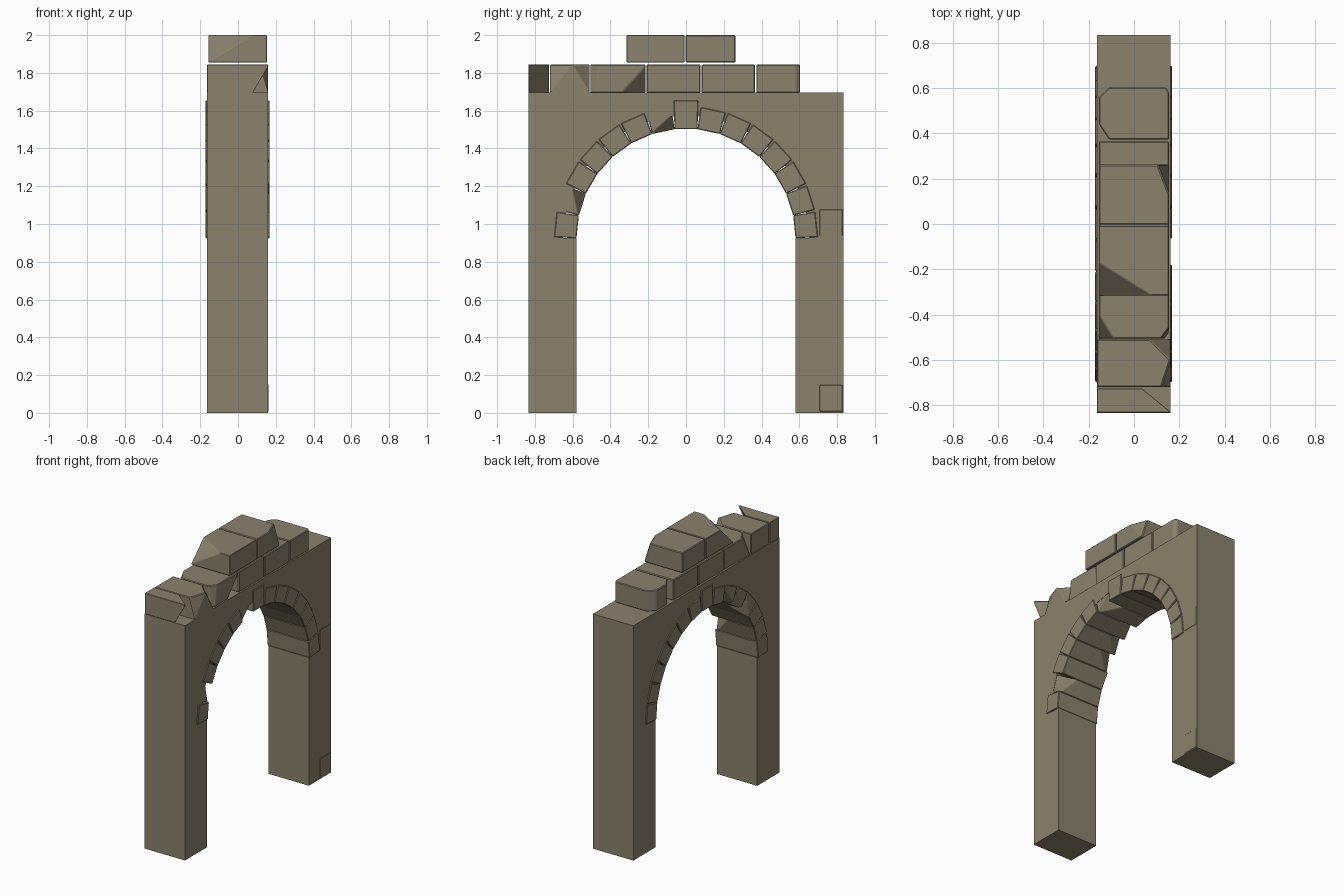
import bpy, bmesh, math
from mathutils import Vector, Matrix

cube = bpy.data.objects.get("Cube")
if cube:
    bpy.data.objects.remove(cube, do_unlink=True)

stone = bpy.data.materials.new("weathered_stone")
stone.use_nodes = True
COLOUR = (0.26, 0.225, 0.155, 1)
stone.diffuse_color = COLOUR
stone.node_tree.nodes["Principled BSDF"].inputs["Base Color"].default_value = COLOUR

X0, X1 = -0.163, 0.16        # wall thickness
SPRING, RADIUS = 0.925, 0.58  # arch centre height and inner radius
RECESS = 0.65                 # wall cut behind the arch stones
HALF, TOP = 0.833, 1.695


def add_object(name, bm, bevel=0.0):
    bmesh.ops.recalc_face_normals(bm, faces=bm.faces)
    mesh = bpy.data.meshes.new(name)
    bm.to_mesh(mesh)
    bm.free()
    mesh.materials.append(stone)
    obj = bpy.data.objects.new(name, mesh)
    bpy.context.collection.objects.link(obj)
    if bevel:
        mod = obj.modifiers.new("worn_edges", "BEVEL")
        mod.width, mod.segments = bevel, 1
    return obj


def extrude_profile(points, x0, x1):
    """Prism from a (y, z) outline, running along x."""
    bm = bmesh.new()
    face = bm.faces.new([bm.verts.new((x0, y, z)) for y, z in points])
    new = bmesh.ops.extrude_face_region(bm, geom=[face])["geom"]
    verts = [g for g in new if isinstance(g, bmesh.types.BMVert)]
    bmesh.ops.translate(bm, verts=verts, vec=(x1 - x0, 0, 0))
    return bm


def chip(bm, a, b, c):
    """Break off the piece beyond the plane through three points."""
    a, b, c = map(Vector, (a, b, c))
    normal = (b - a).cross(c - a)
    centre = sum((v.co for v in bm.verts), Vector()) / len(bm.verts)
    if normal.dot(centre - a) > 0:
        normal.negate()
    bmesh.ops.bisect_plane(bm, geom=bm.verts[:] + bm.edges[:] + bm.faces[:],
                           plane_co=a, plane_no=normal, clear_outer=True)
    bmesh.ops.holes_fill(bm, edges=[e for e in bm.edges if e.is_boundary])


def block(name, y0, y1, z0, z1, chips=(), x0=X0 + 0.008, x1=X1 - 0.006):
    bm = extrude_profile([(y0, z0), (y1, z0), (y1, z1), (y0, z1)], x0, x1)
    for points in chips:
        chip(bm, *points)
    return add_object(name, bm, 0.005)


# Wall with legs and arched opening
outline = [(-HALF, 0), (-RADIUS, 0), (-RADIUS, SPRING)]
for i in range(25):
    t = math.pi * (1 - i / 24)
    outline.append((RECESS * math.cos(t), SPRING + RECESS * math.sin(t)))
outline += [(RADIUS, SPRING), (RADIUS, 0), (HALF, 0), (HALF, TOP), (-HALF, TOP)]
add_object("arch_wall", extrude_profile(outline, X0, X1))

# Ring of arch stones, some of them broken
SLOTS = 15
step = math.pi / SLOTS
broken = {8: "left", 13: "left", 9: "right", 10: "right", 11: "right"}
for i in range(SLOTS):
    angle = step * (i + 0.5)
    key = i == SLOTS // 2
    inner, outer = RADIUS * math.cos(step / 2), RADIUS + (0.15 if key else 0.115)
    w0 = RADIUS * math.sin(step / 2) + 0.0005
    w1 = w0 + (0.004 if key else 0.006)
    bm = extrude_profile([(-w0, inner), (w0, inner), (w1, outer), (-w1, outer)],
                         X0 - 0.008, X1 + 0.007)
    if i in broken:
        s = 1 if broken[i] == "left" else -1
        chip(bm, (s * 0.15, -w0, inner), (s * 0.15, w0, inner + 0.07),
             (s * 0.04, w0, inner))
        if s > 0:
            chip(bm, (0.158, 0, outer), (0.158, w0, outer), (0.158, 0, inner))
    bm.transform(Matrix.Translation((0, 0, SPRING))
                 @ Matrix.Rotation(angle - math.pi / 2, 4, "X"))
    add_object("keystone" if key else f"arch_stone_{i + 1}", bm, 0.004)

# Lower course of loose blocks on top of the wall
L0, L1 = TOP, 1.845
block("lower_block_end", -HALF, -0.725, L0, L1,
      [((0.03, -0.72, L1), (0.15, -HALF, L1 - 0.03), (0.08, -HALF, L0))],
      x0=X0, x1=X1)
block("lower_block_2", -0.72, -0.51, L0, L1,
      [((0.07, -0.51, L1), (0.16, -0.6, L1), (0.16, -0.51, L0)),
       ((0.12, -0.72, L1), (0.16, -0.6, L1), (0.16, -0.72, L0))], x0=X0, x1=X1)
block("lower_block_3", -0.505, -0.215, L0, L1,
      [((-0.155, -0.4, L1), (-0.09, -0.505, L1), (-0.155, -0.505, L0)),
       ((0.16, -0.35, L0), (0.16, -0.215, L1), (0.06, -0.215, L0)),
       ((0.16, -0.45, L1), (0.12, -0.505, L1), (0.16, -0.47, L0))])
block("lower_block_4", -0.21, 0.077, L0, L1)
block("lower_block_5", 0.083, 0.365, L0, L1)
block("lower_block_6", 0.372, 0.603, L0, L1,
      [((-0.155, 0.44, L1), (-0.11, 0.372, L1), (-0.155, 0.44, L0)),
       ((-0.155, 0.56, L1), (-0.11, 0.603, L1), (-0.155, 0.56, L0)),
       ((0.155, 0.58, L1), (0.14, 0.603, L1), (0.155, 0.58, L0))])

# Upper course
U0, U1 = 1.855, 2.0
block("upper_block_1", -0.315, -0.008, U0, U1,
      [((-0.155, -0.17, U1), (0.08, -0.315, U1), (-0.155, -0.31, U0 + 0.01))])
block("upper_block_2", -0.002, 0.262, U0, U1,
      [((0.105, 0.262, U1), (0.155, 0.13, U1), (0.155, 0.25, U0))])

# Facing stones set almost flush in the left leg
for name, z0, z1 in (("facing_stone_upper", 0.935, 1.08),
                     ("facing_stone_lower", 0.005, 0.15)):
    block(name, 0.705, HALF - 0.001, z0, z1, x0=X1 - 0.1, x1=X1 + 0.002)
